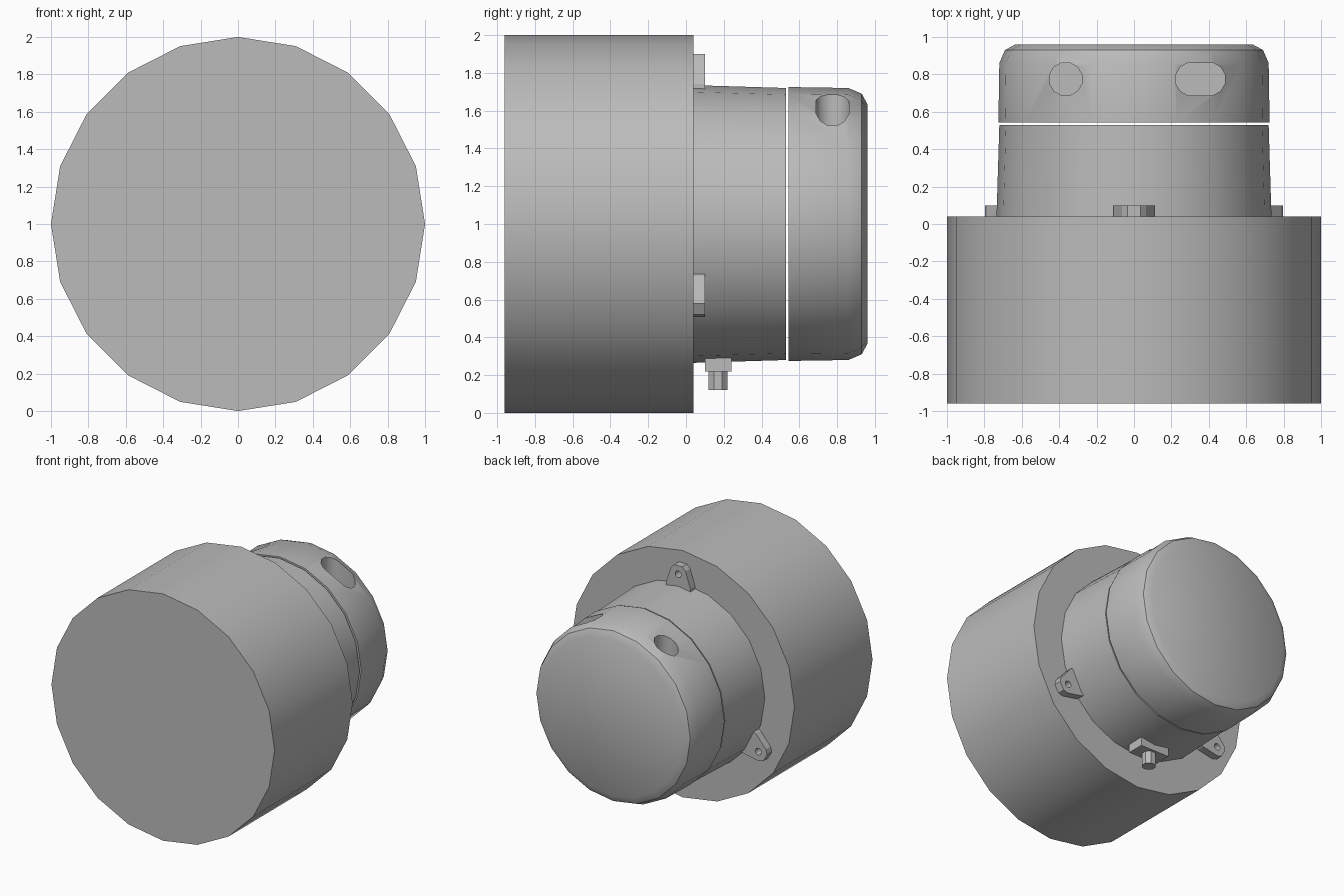
import bpy, bmesh
from math import sin, cos, pi, radians
from mathutils import Matrix

cube = bpy.data.objects.get("Cube")
if cube:
    bpy.data.objects.remove(cube, do_unlink=True)

SIDES = 20
CENTRE = Matrix.Translation((0, 0, 1))

grey = bpy.data.materials.new("plain grey")
grey.use_nodes = True
grey.diffuse_color = (0.5, 0.5, 0.5, 1)
grey.node_tree.nodes["Principled BSDF"].inputs["Base Color"].default_value = (0.5, 0.5, 0.5, 1)


def loft(name, rings, matrix):
    """Closed solid through equal-length rings of 3D points."""
    bm = bmesh.new()
    loops = [[bm.verts.new(matrix @ Matrix.Translation(p).to_translation()) for p in ring]
             for ring in rings]
    for low, high in zip(loops, loops[1:]):
        for i in range(len(low)):
            j = (i + 1) % len(low)
            bm.faces.new((low[i], low[j], high[j], high[i]))
    bm.faces.new(loops[0])
    bm.faces.new(loops[-1])
    bmesh.ops.recalc_face_normals(bm, faces=bm.faces)
    mesh = bpy.data.meshes.new(name)
    bm.to_mesh(mesh)
    bm.free()
    mesh.materials.append(grey)
    obj = bpy.data.objects.new(name, mesh)
    bpy.context.collection.objects.link(obj)
    return obj


def select(obj):
    bpy.ops.object.select_all(action='DESELECT')
    obj.select_set(True)
    bpy.context.view_layer.objects.active = obj


def smooth(obj):
    select(obj)
    bpy.ops.object.shade_smooth_by_angle(angle=radians(35))


def turned(name, profile):
    """Solid of revolution about the long axis from (radius, y) pairs."""
    angles = [2 * pi * i / SIDES for i in range(SIDES)]
    return loft(name, [[(r * sin(a), y, r * cos(a)) for a in angles]
                       for r, y in profile], CENTRE)


def prism(name, outline, low, high, matrix=Matrix()):
    return loft(name, [[(u, v, h) for u, v in outline] for h in (low, high)], matrix)


def rounded(cx, cy, radius, stretch=0, count=12):
    """Circle, or a slot when stretched along its first axis."""
    points = []
    for i in range(count):
        a = 2 * pi * (i + 0.5) / count
        shift = stretch if cos(a) > 0 else -stretch
        points.append((cx + shift + radius * cos(a), cy + radius * sin(a)))
    return points


def cut(obj, cutter):
    cutter.hide_render = True
    mod = obj.modifiers.new("cut", 'BOOLEAN')
    mod.operation = 'DIFFERENCE'
    mod.solver = 'EXACT'
    mod.object = cutter
    select(obj)
    bpy.ops.object.modifier_apply(modifier=mod.name)
    bpy.data.objects.remove(cutter, do_unlink=True)


# Large drum and the narrower housing behind it
smooth(turned("drum", [(1, -0.96), (1, 0.04)]))
smooth(turned("housing", [(0.735, 0.04), (0.72, 0.53)]))

# Separate end cap with a round pocket and a slotted pocket on top
cap = turned("end_cap", [(0.725, 0.543), (0.72, 0.86), (0.69, 0.93), (0.635, 0.96)])
cut(cap, prism("round_cutter", rounded(-0.365, 0.775, 0.09), 1.42, 2))
cut(cap, prism("slot_cutter", rounded(0.355, 0.775, 0.09, 0.045), 1.42, 2))
smooth(cap)

# Three drilled mounting lugs around the housing
half = [(0.11, 0.68), (0.11, 0.74), (0.065, 0.87), (0.035, 0.9)]
lug_outline = half + [(-u, v) for u, v in reversed(half)]
for name, turn in (("top_lug", 0), ("left_lug", 120), ("right_lug", 240)):
    place = CENTRE @ Matrix.Rotation(radians(turn), 4, 'Y') @ Matrix.Rotation(pi / 2, 4, 'X')
    lug = prism(name, lug_outline, -0.10, -0.04, place)
    cut(lug, prism("lug_cutter", rounded(0, 0.83, 0.027), -0.2, 0, place))

# Connector block and octagonal pin underneath
prism("connector_block", [(-0.13, 0.10), (0.13, 0.10), (0.13, 0.24), (-0.13, 0.24)], 0.22, 0.32)
smooth(prism("connector_pin", rounded(0, 0.17, 0.054, count=8), 0.12, 0.23))
